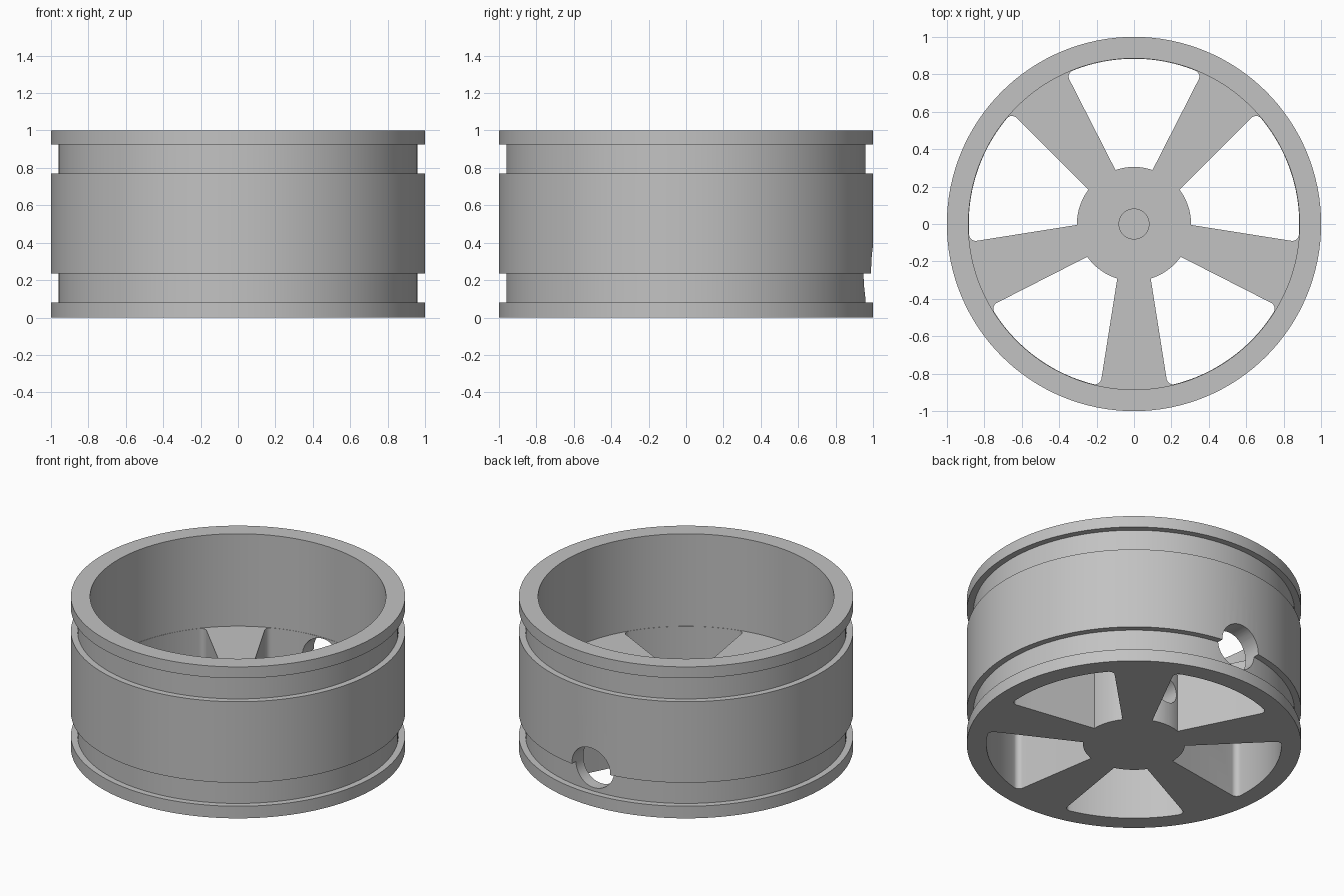
import bpy, bmesh
from math import radians, sin, cos, atan2, sqrt, pi
from mathutils import Vector, Matrix

cube = bpy.data.objects.get("Cube")
if cube:
    bpy.data.objects.remove(cube, do_unlink=True)

SEGMENTS = 128
INNER = 0.885       # inside radius of the barrel
PLATE_TOP = 0.39    # height of the spokes and hub
HOLE_Z = 0.243

grey = bpy.data.materials.new("grey_plastic")
grey.use_nodes = True
grey.diffuse_color = (0.54, 0.54, 0.54, 1)
grey.node_tree.nodes["Principled BSDF"].inputs["Base Color"].default_value = grey.diffuse_color


def make_object(name, bm):
    bmesh.ops.recalc_face_normals(bm, faces=bm.faces)
    mesh = bpy.data.meshes.new(name)
    bm.to_mesh(mesh)
    bm.free()
    mesh.materials.append(grey)
    obj = bpy.data.objects.new(name, mesh)
    bpy.context.collection.objects.link(obj)
    return obj


def lathe(name, profile):
    bm = bmesh.new()
    verts = [bm.verts.new((r, 0, z)) for r, z in profile]
    edges = [bm.edges.new(pair) for pair in zip(verts, verts[1:])]
    bmesh.ops.spin(bm, geom=verts + edges, cent=(0, 0, 0), axis=(0, 0, 1),
                   angle=2 * pi, steps=SEGMENTS)
    bmesh.ops.remove_doubles(bm, verts=bm.verts, dist=1e-4)
    return make_object(name, bm)


def prism(name, outline, bottom, top, turn):
    bm = bmesh.new()
    face = bm.faces.new([bm.verts.new((x, y, bottom)) for x, y in outline])
    new = bmesh.ops.extrude_face_region(bm, geom=[face])["geom"]
    moved = [v for v in new if isinstance(v, bmesh.types.BMVert)]
    bmesh.ops.translate(bm, verts=moved, vec=(0, 0, top - bottom))
    bmesh.ops.rotate(bm, verts=bm.verts, matrix=Matrix.Rotation(turn, 3, 'Z'))
    return make_object(name, bm)


def cylinder(name, radius, start, end):
    start, end = Vector(start), Vector(end)
    axis = end - start
    matrix = Matrix.Translation((start + end) / 2) @ axis.to_track_quat('Z', 'Y').to_matrix().to_4x4()
    bm = bmesh.new()
    bmesh.ops.create_cone(bm, cap_ends=True, segments=48, radius1=radius,
                          radius2=radius, depth=axis.length, matrix=matrix)
    return make_object(name, bm)


def cut(target, cutter):
    cutter.hide_render = True
    mod = target.modifiers.new(cutter.name, 'BOOLEAN')
    mod.operation, mod.solver, mod.object = 'DIFFERENCE', 'EXACT', cutter
    bpy.context.view_layer.objects.active = target
    bpy.ops.object.modifier_apply(modifier=mod.name)
    bpy.data.objects.remove(cutter, do_unlink=True)


def window_outline(apex=0.094, lean=radians(27), hub=0.305, outer=INNER - 0.002, fillet=0.035):
    """Wedge between two spokes, with rounded outer corners."""
    along = Vector((sin(lean), cos(lean)))
    normal = Vector((cos(lean), -sin(lean)))

    def reach(start, radius):
        b = start.dot(along)
        return start + along * (-b + sqrt(b * b - start.length_squared + radius * radius))

    def arc(centre, radius, a, b, steps):
        return [centre + radius * Vector((cos(a + (b - a) * i / steps), sin(a + (b - a) * i / steps)))
                for i in range(steps + 1)]

    origin = Vector((0, 0))
    base = Vector((0, apex))
    corner = reach(base, hub)
    centre = reach(base - normal * fillet, outer - fillet)
    corner_angle = atan2(corner.y, corner.x)
    rim_angle = atan2(centre.y, centre.x)
    half = arc(origin, hub, pi / 2, corner_angle, 6)
    half += arc(centre, fillet, -lean, rim_angle, 8)
    half += arc(origin, outer, rim_angle, pi / 2, 14)[1:]
    return half + [Vector((-p.x, p.y)) for p in reversed(half[1:-1])]


# Barrel with two tyre grooves, closed by the spoke plate
wheel = lathe("wheel_rim", [
    (0, 0), (1, 0), (1, 0.08), (0.96, 0.08), (0.96, 0.235), (1, 0.235),
    (1, 0.77), (0.96, 0.77), (0.96, 0.925), (1, 0.925), (1, 1),
    (INNER, 1), (INNER, PLATE_TOP), (0, PLATE_TOP)])

# Five windows leave five spokes
outline = window_outline()
for i in range(5):
    cut(wheel, prism("window_cutter", outline, -0.1, PLATE_TOP + 0.1, i * 2 * pi / 5))

# Blind axle bore, screw hole in the hub and access hole in the barrel
cut(wheel, cylinder("bore_cutter", 0.08, (0, 0, 0.08), (0, 0, 0.6)))
cut(wheel, cylinder("screw_cutter", 0.085, (0, 0, HOLE_Z), (0, 0.4, HOLE_Z)))
cut(wheel, cylinder("access_cutter", 0.14, (0, 0.65, HOLE_Z), (0, 1.2, HOLE_Z)))

# Smooth round walls, crisp edges
bpy.ops.object.select_all(action='DESELECT')
wheel.select_set(True)
bpy.context.view_layer.objects.active = wheel
bpy.ops.object.shade_smooth_by_angle(angle=radians(30))
